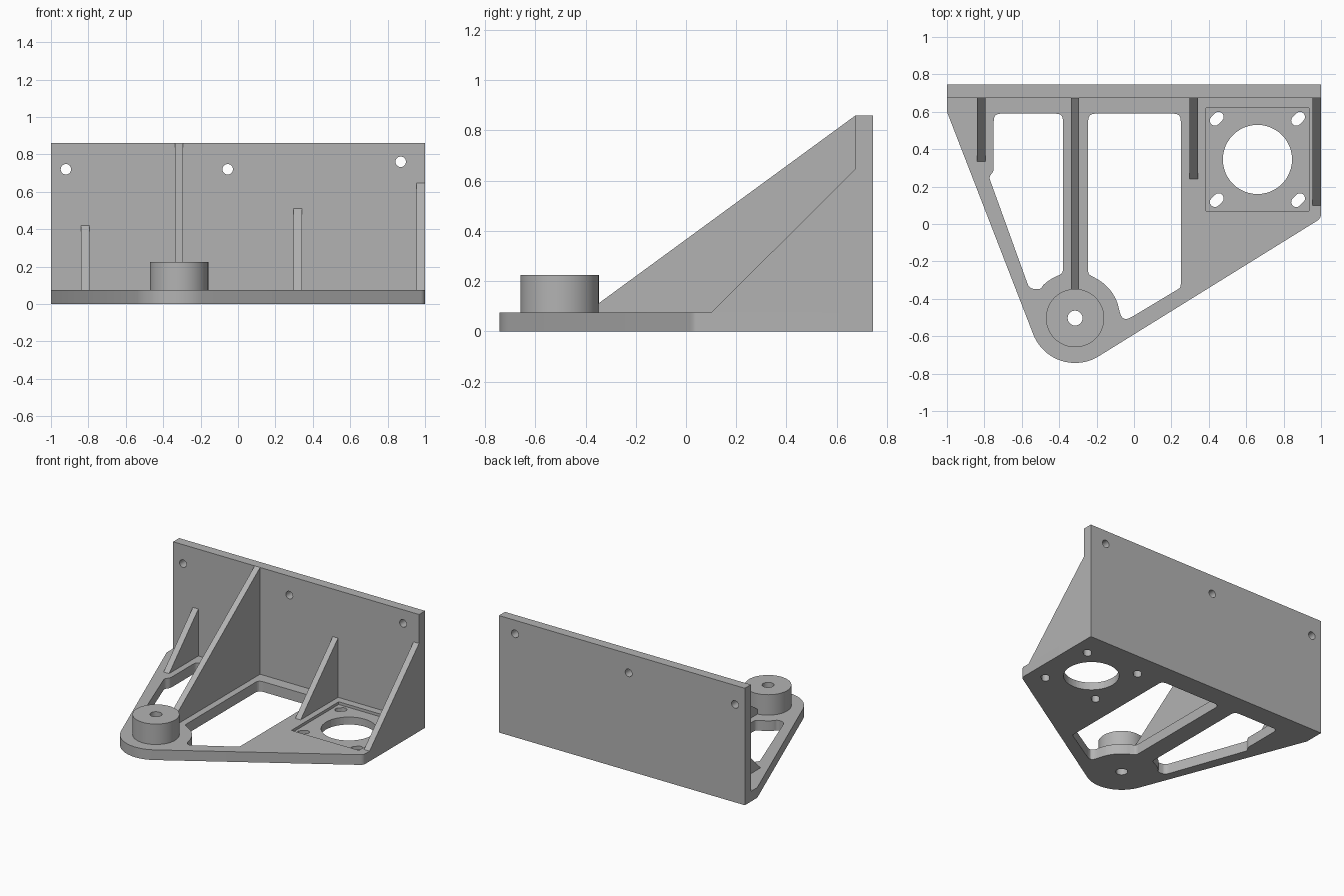
import bpy, bmesh
from math import sin, cos, radians, tan
from mathutils import Vector, Matrix

cube = bpy.data.objects.get("Cube")
if cube:
    bpy.data.objects.remove(cube, do_unlink=True)

grey = bpy.data.materials.new("plain grey")
grey.use_nodes = True
COLOUR = (0.45, 0.45, 0.45, 1)
grey.diffuse_color = COLOUR
grey.node_tree.nodes["Principled BSDF"].inputs["Base Color"].default_value = COLOUR

PLATE = 0.075                       # base thickness
WALL_FRONT, BACK, TOP = 0.675, 0.745, 0.86
BOSS = Vector((-0.315, -0.503))
MOTOR = Vector((0.66, 0.345))


def arc(c, r, start, end, n):
    """Points on a circle, angles in degrees."""
    angles = [radians(start + (end - start) * i / n) for i in range(n + 1)]
    return [(c[0] + r * cos(a), c[1] + r * sin(a)) for a in angles]


def circle(c, r, n=48):
    return arc(c, r, 0, 360, n)[:-1]


def rounded(points, steps=6):
    """Outline whose (x, y, radius) corners are filleted."""
    out = []
    for i, p in enumerate(points):
        c = Vector(p[:2])
        if len(p) < 3:
            out.append(c)
            continue
        a = Vector(points[i - 1][:2]) - c
        b = Vector(points[(i + 1) % len(points)][:2]) - c
        t = min(p[2] / tan(a.angle(b) / 2), a.length * 0.95, b.length * 0.95)
        p0, p1 = c + a.normalized() * t, c + b.normalized() * t
        for k in range(steps + 1):
            u = k / steps
            w = 2 * u * (1 - u) * 1.17          # weight nearer a true arc
            q = (1 - u) ** 2 * p0 + w * c + u * u * p1
            out.append(q / ((1 - u) ** 2 + w + u * u))
    return out


def add_prism(bm, outline, low, high, axis="z"):
    """Extrude a closed outline along the given axis."""
    place = {"z": lambda a, b, h: (a, b, h),
             "y": lambda a, b, h: (a, h, b),
             "x": lambda a, b, h: (h, a, b)}[axis]
    lo = [bm.verts.new(place(p[0], p[1], low)) for p in outline]
    hi = [bm.verts.new(place(p[0], p[1], high)) for p in outline]
    faces = [bm.faces.new(lo), bm.faces.new(hi)]
    for i in range(len(lo)):
        j = (i + 1) % len(lo)
        faces.append(bm.faces.new((lo[i], lo[j], hi[j], hi[i])))
    bmesh.ops.recalc_face_normals(bm, faces=faces)


def make(name, prisms):
    bm = bmesh.new()
    for p in prisms:
        add_prism(bm, *p)
    mesh = bpy.data.meshes.new(name)
    bm.to_mesh(mesh)
    bm.free()
    mesh.materials.append(grey)
    obj = bpy.data.objects.new(name, mesh)
    bpy.context.collection.objects.link(obj)
    return obj


def finish(obj, cuts=()):
    """Cut the openings, then smooth the round sides."""
    bpy.ops.object.select_all(action="DESELECT")
    bpy.context.view_layer.objects.active = obj
    obj.select_set(True)
    if cuts:
        cutter = make(obj.name + "_cutter", cuts)
        cutter.hide_render = True
        mod = obj.modifiers.new("openings", "BOOLEAN")
        mod.operation, mod.solver, mod.object = "DIFFERENCE", "EXACT", cutter
        bpy.ops.object.modifier_apply(modifier=mod.name)
        bpy.data.objects.remove(cutter, do_unlink=True)
    bpy.ops.object.shade_smooth_by_angle(angle=radians(30))


def box(x0, x1, y0, y1):
    return [(x0, y0), (x1, y0), (x1, y1), (x0, y1)]


# Base plate outline wraps around the boss
outline = rounded([(-1, WALL_FRONT), (-1, 0.6)] + arc(BOSS, 0.24, 201, 302, 20)
                  + [(1, 0.03, 0.05), (1, WALL_FRONT)])
left_window = rounded([(-0.75, 0.59, 0.04), (-0.75, 0.285, 0.04), (-0.775, 0.25, 0.03),
                       (-0.56, -0.345, 0.045), (-0.5, -0.35, 0.03)]
                      + arc(BOSS, 0.245, 134, 114, 5)
                      + [(-0.38, -0.265, 0.035), (-0.38, 0.59, 0.04)])
right_window = rounded([(-0.245, 0.59, 0.04), (-0.245, -0.268, 0.03)]
                       + arc(BOSS, 0.24, 64, 11, 12)
                       + [(-0.062, -0.527, 0.045), (0.25, -0.34, 0.03), (0.25, 0.59, 0.04)])
through = (-0.1, 0.5)
cuts = [(left_window, *through), (right_window, *through),
        (circle(BOSS, 0.04, 24), *through),
        (circle(MOTOR, 0.185), -0.1, PLATE - 0.01)]
# Diagonal screw slots around the large round opening
for sx in (-1, 1):
    for sy in (-1, 1):
        c = MOTOR + 0.2175 * Vector((sx, sy))
        d = Vector((0.01, 0.01))
        cuts.append((arc(c + d, 0.027, -45, 135, 8) + arc(c - d, 0.027, 135, 315, 8),
                     -0.1, PLATE - 0.01))
plate = make("base_plate", [(outline, 0, PLATE)])
# Shallow square recess is cut first, so the openings meet its floor
recess = box(0.385, 0.935, 0.07, 0.62)
finish(plate, [(recess, PLATE - 0.02, 0.2)])
finish(plate, cuts)

# Back wall with three screw holes
wall = make("back_wall", [(box(-1, 1, 0, TOP), WALL_FRONT, BACK, "y")])
finish(wall, [(circle(c, 0.028, 24), 0.5, 0.9, "y")
              for c in ((-0.92, 0.72), (-0.055, 0.72), (0.87, 0.76))])

# Round boss
boss = make("round_boss", [(circle(BOSS, 0.156), PLATE, 0.225)])
finish(boss, [(circle(BOSS, 0.04, 24), *through)])

# Triangular ribs: name, x range, front y, front height, top height
for name, x0, x1, front, nose, top in (
        ("right_rib", -0.84, -0.795, 0.335, PLATE, 0.42),
        ("centre_rib", -0.337, -0.293, -0.35, 0.11, TOP),
        ("inner_left_rib", 0.298, 0.341, 0.24, PLATE, 0.51),
        ("outer_left_rib", 0.955, 1.0, 0.1, PLATE, 0.647)):
    profile = [(front, PLATE), (WALL_FRONT, PLATE), (WALL_FRONT, top)]
    if nose > PLATE:
        profile.append((front, nose))
    finish(make(name, [(profile, x0, x1, "x")]))
